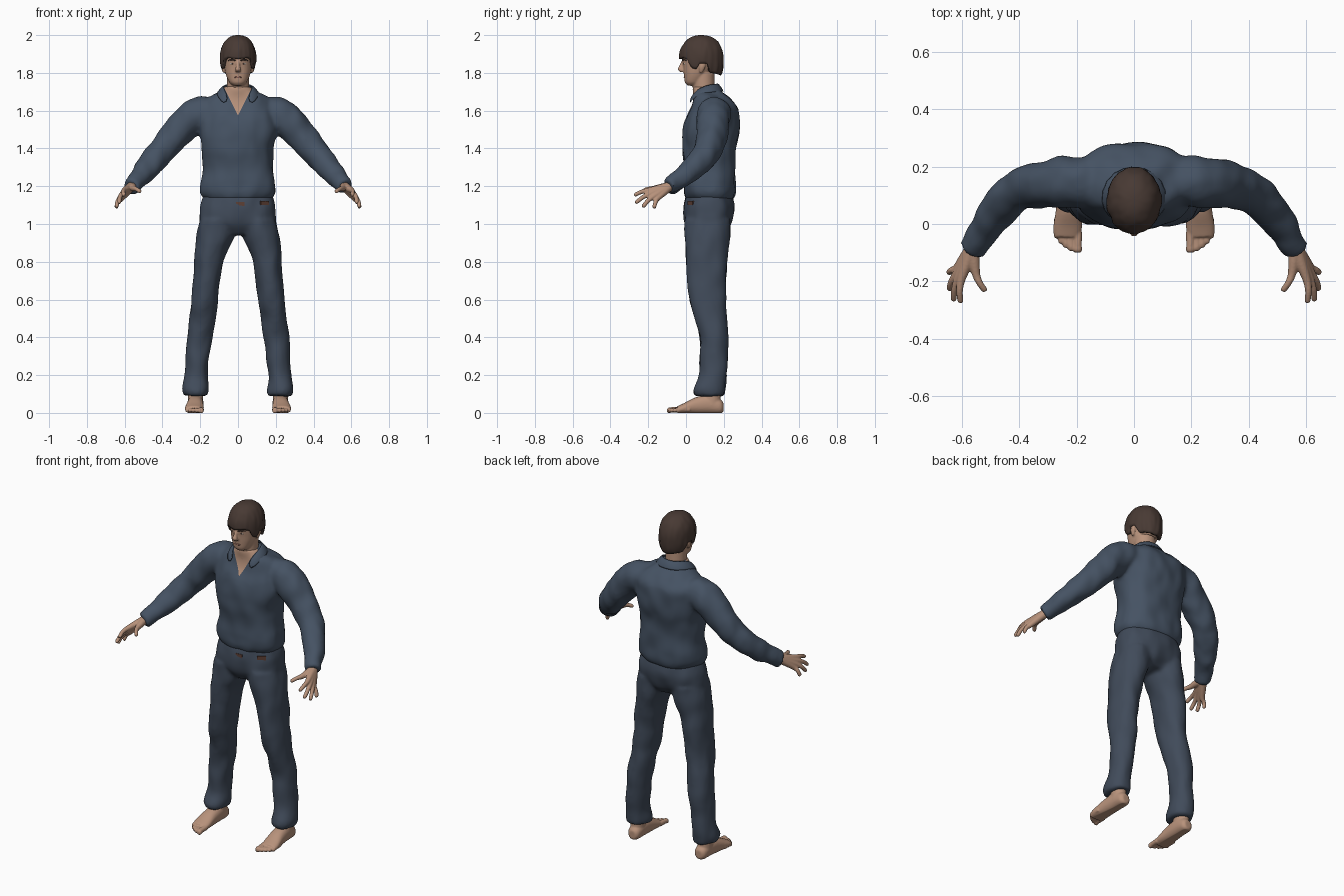
import bpy, bmesh, math
from mathutils import Vector, Matrix, noise

cube = bpy.data.objects.get("Cube")
if cube:
    bpy.data.objects.remove(cube)


def material(name, *rgb):
    m = bpy.data.materials.new(name)
    m.use_nodes = True
    m.diffuse_color = (*rgb, 1)
    for node in m.node_tree.nodes:
        if node.type == 'BSDF_PRINCIPLED':
            node.inputs["Base Color"].default_value = (*rgb, 1)
            node.inputs["Roughness"].default_value = 0.8
    return m


SHIRT = material("shirt blue", .06, .085, .125)
TROUSERS = material("trouser blue", .052, .07, .102)
SKIN = material("skin", .48, .29, .2)
HAIR = material("dark brown hair", .065, .042, .034)
LIPS = material("lips", .32, .15, .115)
EYE = material("eye white", .45, .4, .36)
LEATHER = material("brown leather", .11, .05, .035)


def add(name, bm, *mats):
    me = bpy.data.meshes.new(name)
    bm.to_mesh(me)
    bm.free()
    for m in mats:
        me.materials.append(m)
    ob = bpy.data.objects.new(name, me)
    bpy.context.scene.collection.objects.link(ob)
    return ob


def spline(pts, k=4):
    """Smooth curve through tuples of any length."""
    pts = [Vector(p if len(p) > 4 else (*p, p[3])) for p in pts]
    out = []
    for i in range(len(pts) - 1):
        b, c = pts[i], pts[i + 1]
        m0 = (c - pts[max(i - 1, 0)]) / 2
        m1 = (pts[min(i + 2, len(pts) - 1)] - b) / 2
        for j in range(k):
            t = j / k
            out.append(b + m0 * t + (3 * (c - b) - 2 * m0 - m1) * t**2
                       + (2 * (b - c) + m0 + m1) * t**3)
    return out + [pts[-1]]


def tube(bm, pts, axis=None, p=2.0, s=1, n=28):
    """Closed loft through (x, y, z, radius, second radius); s mirrors x."""
    rows = spline(pts)
    centres = [Vector((r[0] * s, r[1], r[2])) for r in rows]
    rings = []
    for i, (c, r) in enumerate(zip(centres, rows)):
        t = Vector(axis) if axis else centres[min(i + 1, len(rows) - 1)] - centres[max(i - 1, 0)]
        t.normalize()
        u = Vector((1, 0, 0)) if abs(t.z) > .95 else Vector((0, 0, 1)).cross(t).normalized()
        v = t.cross(u)
        ring = []
        for k in range(n):
            a = math.tau * k / n
            ca, sa = math.cos(a), math.sin(a)
            ring.append(bm.verts.new(c + u * math.copysign(abs(ca)**(2 / p), ca) * r[3]
                                     + v * math.copysign(abs(sa)**(2 / p), sa) * r[4]))
        rings.append(ring)
    for a, b in zip(rings, rings[1:]):
        for k in range(n):
            bm.faces.new((a[k], a[k - 1], b[k - 1], b[k]))
    bm.faces.new(rings[0])
    bm.faces.new(rings[-1][::-1])


def fuse(name, bm, mat, voxel, smooth, folds=0.0):
    """Melt overlapping lofts into one soft skin, with optional cloth folds."""
    bmesh.ops.recalc_face_normals(bm, faces=bm.faces)
    ob = add(name, bm, mat)
    rm = ob.modifiers.new("melt", 'REMESH')
    rm.mode = 'VOXEL'
    rm.voxel_size = voxel
    sm = ob.modifiers.new("soften", 'SMOOTH')
    sm.factor = .5
    sm.iterations = smooth
    dg = bpy.context.evaluated_depsgraph_get()
    me = bpy.data.meshes.new_from_object(ob.evaluated_get(dg))
    ob.modifiers.clear()
    ob.data = me
    me.materials.clear()
    me.materials.append(mat)
    for poly in me.polygons:
        poly.use_smooth = True
        poly.material_index = 0
    if folds:
        moves = [v.normal * folds * noise.noise(Vector((v.co.x * 14, v.co.y * 14, v.co.z * 9)))
                 for v in me.vertices]
        for v, d in zip(me.vertices, moves):
            v.co += d
    return ob


def ball(name, loc, size, mat):
    bm = bmesh.new()
    bmesh.ops.create_uvsphere(bm, u_segments=20, v_segments=12, radius=1,
                              matrix=Matrix.LocRotScale(Vector(loc), None, Vector(size)))
    for f in bm.faces:
        f.smooth = True
    return add(name, bm, mat)


UP = (0, 0, 1)
SIDES = (("left", 1), ("right", -1))

# Shirt: torso and sleeves
bm = bmesh.new()
tube(bm, [(0, .125, 1.13, .172, .122), (0, .125, 1.165, .198, .136), (0, .125, 1.22, .198, .138),
          (0, .125, 1.3, .185, .136), (0, .125, 1.4, .19, .142), (0, .13, 1.48, .205, .151),
          (0, .14, 1.56, .21, .142), (0, .15, 1.62, .2, .125), (0, .135, 1.67, .155, .1),
          (0, .115, 1.7, .1, .08), (0, .105, 1.73, .072, .068)], UP, 2.4, n=40)
for side, s in SIDES:
    tube(bm, [(.12, .15, 1.59, .08), (.2, .147, 1.585, .09), (.27, .143, 1.54, .088),
              (.34, .135, 1.46, .08), (.41, .11, 1.38, .072), (.485, .035, 1.29, .063),
              (.55, -.065, 1.215, .049), (.568, -.093, 1.197, .047)], s=s)
shirt = fuse("shirt", bm, SHIRT, .011, 5, .009)

# Open neckline: V cut into the chest and given the skin colour
shirt.data.materials.append(SKIN)
bm = bmesh.new()
bm.from_mesh(shirt.data)
for s in (1, -1):
    faces = [f for f in bm.faces if f.calc_center_median().y < .09 and f.calc_center_median().z > 1.55]
    geom = set(faces) | {e for f in faces for e in f.edges} | {v for f in faces for v in f.verts}
    bmesh.ops.bisect_plane(bm, geom=list(geom), plane_co=(0, 0, 1.575), plane_no=(s, 0, -.5))
for f in bm.faces:
    c = f.calc_center_median()
    f.material_index = int(c.y < .09 and abs(c.x) < (c.z - 1.575) * .5)
bm.to_mesh(shirt.data)
bm.free()

# Collar: folded strip around the neck with two points
top = [(0, .172, 1.745), (.05, .158, 1.745), (.078, .105, 1.737), (.072, .052, 1.712), (.045, .022, 1.665)]
low = [(0, .205, 1.7), (.075, .188, 1.698), (.122, .115, 1.697), (.108, .04, 1.672), (.075, .014, 1.625)]
bm = bmesh.new()
strips = []
for half in (top, low):
    full = [(-x, y, z) for x, y, z in half[:0:-1]] + half
    strips.append([bm.verts.new(q) for q in full])
for i in range(len(strips[0]) - 1):
    f = bm.faces.new((strips[0][i], strips[0][i + 1], strips[1][i + 1], strips[1][i]))
    f.smooth = True
bmesh.ops.recalc_face_normals(bm, faces=bm.faces)
collar = add("collar", bm, SHIRT)
collar.modifiers.new("thickness", 'SOLIDIFY').thickness = .009
collar.modifiers["thickness"].offset = 0
collar.modifiers.new("soft", 'SUBSURF').levels = 1

# Trousers: hips and legs
bm = bmesh.new()
tube(bm, [(0, .115, .945, .12, .08), (0, .116, 1, .198, .12), (0, .122, 1.07, .2, .133),
          (0, .122, 1.12, .19, .128), (0, .122, 1.17, .175, .115)], UP, 2.3, n=40)
for side, s in SIDES:
    tube(bm, [(.222, .125, .09, .064, .078), (.225, .125, .125, .07, .083), (.222, .14, .19, .061, .074),
              (.214, .148, .3, .063, .074), (.203, .147, .4, .068, .076), (.19, .133, .5, .071, .085),
              (.178, .114, .6, .073, .094), (.155, .11, .8, .076, .109), (.122, .113, .93, .098, .118),
              (.108, .116, 1.02, .095, .12)], UP, 2.1, s)
fuse("trousers", bm, TROUSERS, .011, 4, .008)

# Belt pieces
for name, x, y, z, turn, w in (("belt_buckle", .012, -.005, 1.105, 0, .045),
                               ("belt_tab", .14, .026, 1.112, 32, .05)):
    bm = bmesh.new()
    bmesh.ops.create_cube(bm, size=1, matrix=Matrix.LocRotScale(
        Vector((x, y, z)), Matrix.Rotation(math.radians(turn), 3, 'Z'), Vector((w, .009, .022))))
    add(name, bm, LEATHER)

# Hands: each finger runs from the wrist, the palm is where they melt together
FINGERS = [[(.602, -.195, 1.178), (.605, -.275, 1.153)], [(.613, -.19, 1.16), (.63, -.268, 1.112)],
           [(.62, -.175, 1.144), (.645, -.23, 1.09)], [(.617, -.153, 1.134), (.647, -.17, 1.085)],
           [(.55, -.175, 1.187), (.518, -.235, 1.172)]]
wrist = Vector((.564, -.085, 1.2))
for side, s in SIDES:
    bm = bmesh.new()
    for knuckle, tip in FINGERS:
        k, t = Vector(knuckle), Vector(tip)
        bow = k.lerp(t, .5) + Vector((.004, 0, .005))
        tube(bm, [(*wrist, .024), (*wrist.lerp(k, .5), .02), (*k, .0145), (*bow, .0115),
                  (*k.lerp(t, .9), .0105), (*t, .006)], s=s, n=14)
    fuse(side + "_hand", bm, SKIN, .004, 3)

# Feet: sole, ankle and toes
TOES = [(.196, -.1, .016), (.219, -.094, .012), (.237, -.083, .0115), (.254, -.069, .011), (.269, -.05, .0105)]
for side, s in SIDES:
    bm = bmesh.new()
    tube(bm, [(.222, .198, .03, .02, .024), (.223, .18, .034, .036, .038), (.224, .12, .045, .042, .05),
              (.227, .05, .038, .045, .044), (.231, -.01, .024, .05, .028), (.233, -.045, .016, .046, .02)],
         (0, -1, 0), 2.2, s)
    tube(bm, [(.225, .135, .04, .04, .05), (.224, .132, .16, .038, .046)], UP, s=s)
    for x, y, r in TOES:
        tube(bm, [(x, y + .07, .018, r), (x, y + .025, .016, r * .9), (x, y + .008, .013, r), (x, y, .012, r * .6)],
             (0, -1, 0), s=s, n=14)
    foot = fuse(side + "_foot", bm, SKIN, .005, 2)
    for v in foot.data.vertices:
        v.co.z = max(v.co.z, 0)

# Head: skull, jaw, neck, nose, brow ridge and ears
bm = bmesh.new()
tube(bm, [(0, .04, 1.732, .025, .03), (0, .042, 1.75, .046, .048), (0, .055, 1.79, .064, .066),
          (0, .068, 1.83, .073, .083), (0, .075, 1.87, .076, .095), (0, .08, 1.92, .074, .094),
          (0, .08, 1.965, .05, .065)], UP, 2.2)
tube(bm, [(0, .1, 1.6, .062, .06), (0, .095, 1.7, .059, .058), (0, .09, 1.8, .06, .06)], UP)
tube(bm, [(0, -.012, 1.865, .008, .01), (0, -.024, 1.838, .01, .012), (0, -.03, 1.818, .015, .014),
          (0, -.018, 1.805, .013, .012)], UP, n=16)
for side, s in SIDES:
    tube(bm, [(.008, -.014, 1.866, .008), (.03, -.009, 1.87, .008), (.052, .01, 1.866, .007)], s=s, n=12)
    tube(bm, [(.074, .08, 1.802, .007, .008), (.08, .086, 1.83, .01, .017), (.082, .09, 1.856, .008, .014)],
         UP, s=s, n=14)
fuse("head", bm, SKIN, .005, 2)

# Facial details
ball("mouth", (0, -.005, 1.777), (.022, .007, .006), LIPS)
for side, s in SIDES:
    ball(side + "_eye", (.03 * s, .001, 1.849), (.014, .013, .008), EYE)
    ball(side + "_iris", (.03 * s, -.008, 1.849), (.006, .006, .006), HAIR)
    bm = bmesh.new()
    tube(bm, [(.012, -.019, 1.865, .003), (.03, -.015, 1.871, .005), (.052, .003, 1.866, .003)], s=s, n=10)
    add(side + "_eyebrow", bm, HAIR)

# Hair: cap whose lower edge follows fringe, sideburns, ears and nape
EDGE = [(0, 1.873), (35, 1.88), (50, 1.87), (62, 1.825), (76, 1.82), (85, 1.85), (105, 1.85), (118, 1.8), (181, 1.785)]


def edge_height(deg):
    for (a, za), (b, zb) in zip(EDGE, EDGE[1:]):
        if a <= deg < b:
            return za + (zb - za) * (deg - a) / (b - a)
    return EDGE[-1][1]


bm = bmesh.new()
crown = bm.verts.new((0, .085, 2))
cols = []
for i in range(72):
    a = math.radians(i * 5 - 180)
    end = math.acos((edge_height(abs(i * 5 - 180)) - 1.88) / .12)
    col = []
    for j in range(1, 17):
        phi = end * j / 16
        power = .85 if phi < math.pi / 2 else .3 + .25 * (1 + math.cos(a))
        f = math.sin(phi)**power
        q = Vector((.096 * f * math.sin(a), .082 - .117 * f * math.cos(a), 1.88 + .12 * math.cos(phi)))
        q += Vector((q.x, q.y - .082, 0)) * .05 * noise.noise(Vector((q.x * 45, q.y * 45, q.z * 12)))
        col.append(bm.verts.new(q))
    cols.append(col)
for i, b in enumerate(cols):
    a = cols[i - 1]
    bm.faces.new((crown, a[0], b[0]))
    for j in range(15):
        bm.faces.new((a[j], a[j + 1], b[j + 1], b[j]))
for f in bm.faces:
    f.smooth = True
bmesh.ops.recalc_face_normals(bm, faces=bm.faces)
hair = add("hair", bm, HAIR)
shell = hair.modifiers.new("thickness", 'SOLIDIFY')
shell.thickness = .02
shell.offset = -1
